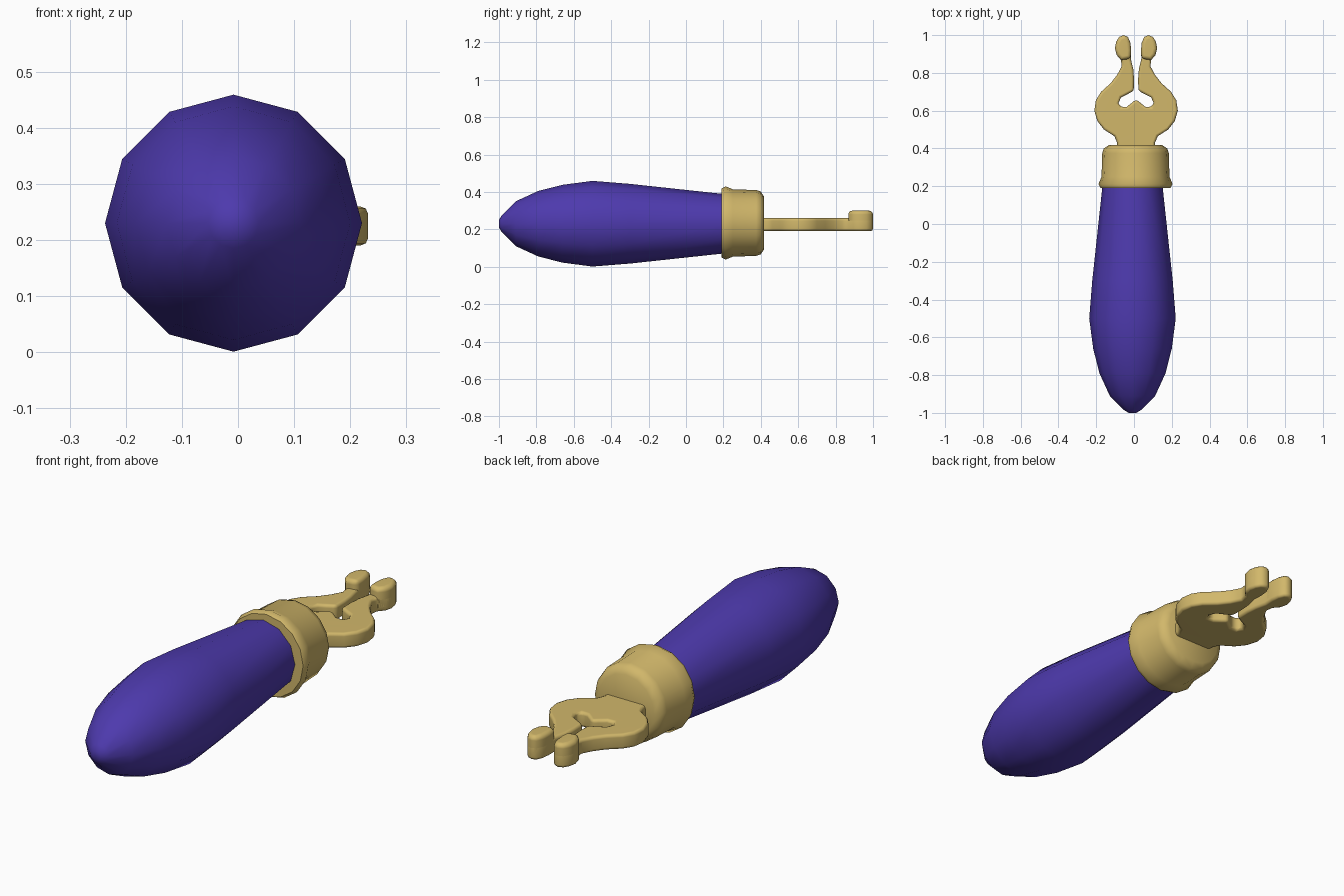
import bpy, bmesh, math

cube = bpy.data.objects.get("Cube")
if cube:
    bpy.data.objects.remove(cube, do_unlink=True)


def material(name, rgb):
    m = bpy.data.materials.new(name)
    m.use_nodes = True
    m.diffuse_color = (*rgb, 1)
    m.node_tree.nodes["Principled BSDF"].inputs["Base Color"].default_value = (*rgb, 1)
    return m


purple = material("purple", (0.075, 0.042, 0.42))
gold = material("gold", (0.64, 0.475, 0.145))


def finish(name, bm, mat, angle):
    bmesh.ops.recalc_face_normals(bm, faces=bm.faces)
    mesh = bpy.data.meshes.new(name)
    bm.to_mesh(mesh)
    bm.free()
    mesh.materials.append(mat)
    ob = bpy.data.objects.new(name, mesh)
    bpy.context.collection.objects.link(ob)
    bpy.ops.object.select_all(action="DESELECT")
    ob.select_set(True)
    bpy.context.view_layer.objects.active = ob
    bpy.ops.object.shade_smooth_by_angle(angle=math.radians(angle))
    return ob


def lathe(name, profile, cx, cz, sides, mat, angle):
    """Turn (y, radius) pairs around a lengthwise axis, capping both ends."""
    bm = bmesh.new()
    rings = []
    for y, r in profile:
        turns = [2 * math.pi * i / sides for i in range(sides)]
        rings.append([bm.verts.new((cx + r * math.cos(a), y, cz + r * math.sin(a))) for a in turns])
    for a, b in zip(rings, rings[1:]):
        for i in range(sides):
            j = (i + 1) % sides
            bm.faces.new((a[i], a[j], b[j], b[i]))
    bm.faces.new(rings[0])
    bm.faces.new(rings[-1])
    return finish(name, bm, mat, angle)


def plate(name, outline, bottom, top, bevel, segments):
    """Extrude a flat outline upward and round its rims."""
    bm = bmesh.new()
    face = bm.faces.new([bm.verts.new((x, y, bottom)) for x, y in outline])
    side = bmesh.ops.extrude_face_region(bm, geom=[face])["geom"]
    for v in side:
        if isinstance(v, bmesh.types.BMVert):
            v.co.z = top
    ob = finish(name, bm, gold, 50)
    mod = ob.modifiers.new("round_rim", "BEVEL")
    mod.width = bevel
    mod.segments = segments
    mod.limit_method = "ANGLE"
    mod.angle_limit = math.radians(60)
    mod.use_clamp_overlap = False
    ob.modifiers.new("even_shading", "WEIGHTED_NORMAL")
    return ob


# Grip
lathe("handle", [(-1, 0.02), (-0.985, 0.045), (-0.91, 0.12), (-0.79, 0.175), (-0.66, 0.208),
                 (-0.5, 0.229), (-0.3, 0.213), (0.22, 0.157)], -0.008, 0.23, 12, purple, 60)

# Collar joining grip and prongs
lathe("collar", [(0.19, 0.15), (0.19, 0.185), (0.212, 0.196), (0.25, 0.18), (0.375, 0.176),
                 (0.4, 0.168), (0.418, 0.14)], 0.008, 0.234, 16, gold, 50)

# Forked prongs: one half outline, mirrored about the centre line
CX = 0.011
base = [(0.1, 0.4), (0.1, 0.43), (0.115, 0.465), (0.17, 0.5), (0.205, 0.545), (0.221, 0.6),
        (0.213, 0.655), (0.185, 0.7), (0.135, 0.745), (0.1, 0.79), (0.076, 0.835)]
tip = [(0.08, 0.868), (0.103, 0.895), (0.112, 0.93), (0.105, 0.965), (0.09, 0.99), (0.065, 1.0),
       (0.043, 0.99), (0.03, 0.96), (0.026, 0.92), (0.028, 0.875)]
inner = [(0.015, 0.82), (0.011, 0.77), (0.012, 0.705), (0.05, 0.685), (0.08, 0.67), (0.093, 0.64),
         (0.08, 0.619), (0.05, 0.62), (0.022, 0.642)]
half = base + tip + inner
outline = [(CX + x, y) for x, y in half] + [(CX, 0.66)] + [(CX - x, y) for x, y in reversed(half)]
plate("prongs", outline, 0.19, 0.26, 0.014, 2)

# Raised knobs at the prong ends
for side, label in ((1, "left"), (-1, "right")):
    plate(label + "_knob", [(CX + side * x, y) for x, y in tip], 0.192, 0.3, 0.02, 3)
